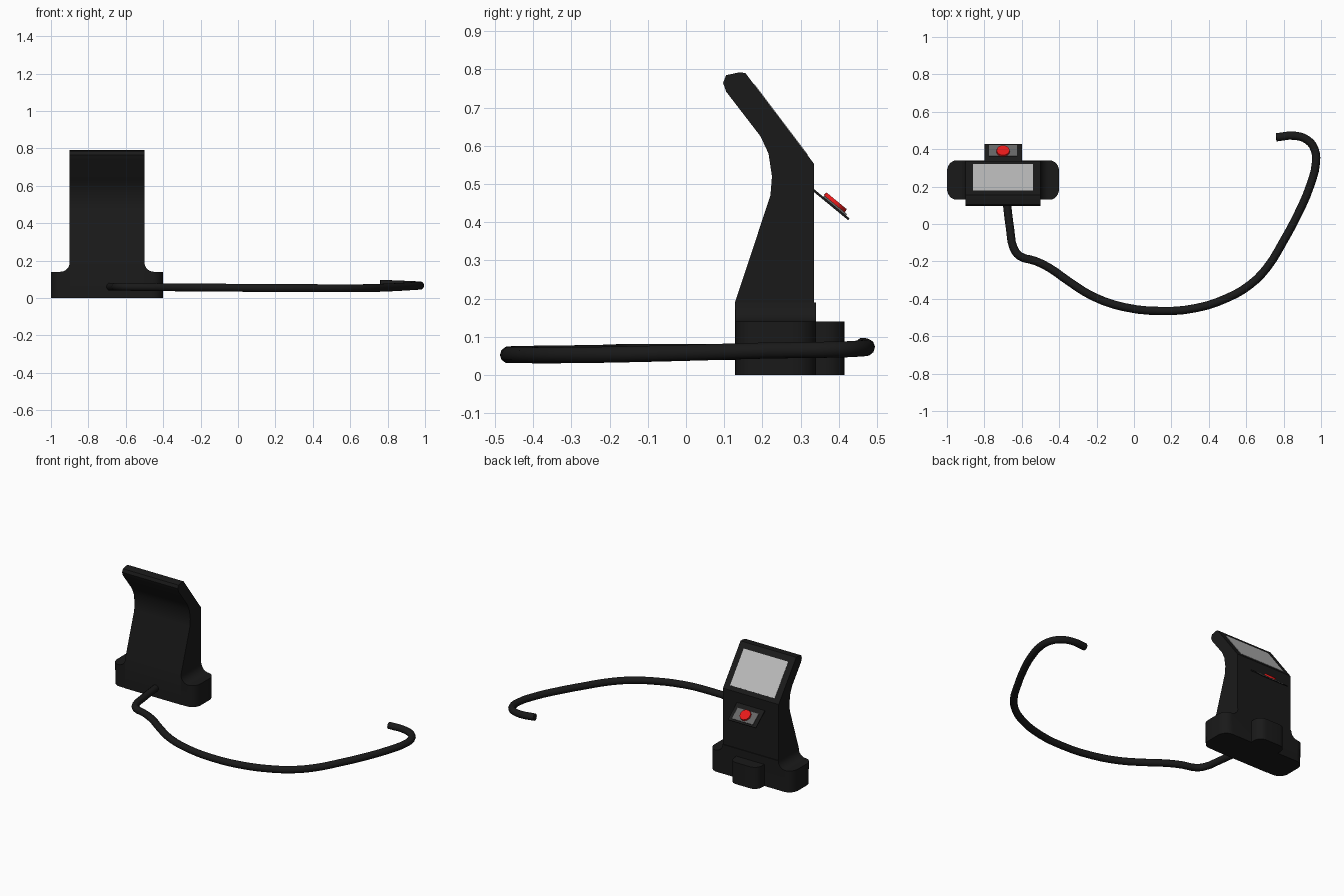
import bpy, bmesh, math
from mathutils import Vector, Matrix

if "Cube" in bpy.data.objects:
    bpy.data.objects.remove(bpy.data.objects["Cube"])

CX = -0.7  # centre line of the terminal


def material(name, c):
    m = bpy.data.materials.new(name)
    m.diffuse_color = (*c, 1)
    m.use_nodes = True
    m.node_tree.nodes["Principled BSDF"].inputs["Base Color"].default_value = m.diffuse_color
    return m


BLACK = material("black", (0.01, 0.01, 0.01))
DARK = material("dark_grey", (0.13, 0.13, 0.13))
LIGHT = material("light_grey", (0.5, 0.5, 0.5))
RED = material("red", (0.8, 0.01, 0.01))


def finish(bm, name, mat, smooth=None):
    bmesh.ops.recalc_face_normals(bm, faces=bm.faces)
    me = bpy.data.meshes.new(name)
    bm.to_mesh(me)
    bm.free()
    ob = bpy.data.objects.new(name, me)
    bpy.context.collection.objects.link(ob)
    me.materials.append(mat)
    if smooth:
        bpy.ops.object.select_all(action='DESELECT')
        ob.select_set(True)
        bpy.context.view_layer.objects.active = ob
        bpy.ops.object.shade_smooth_by_angle(angle=math.radians(smooth))
    return ob


def prism(points, direction):
    bm = bmesh.new()
    face = bm.faces.new([bm.verts.new(p) for p in points])
    out = bmesh.ops.extrude_face_region(bm, geom=[face])
    verts = [v for v in out["geom"] if isinstance(v, bmesh.types.BMVert)]
    bmesh.ops.translate(bm, verts=verts, vec=direction)
    return bm


def round_edges(bm, test, radius):
    edges = [e for e in bm.edges if test(*e.verts)]
    bmesh.ops.bevel(bm, geom=edges, offset=radius, segments=6, profile=0.5, affect='EDGES')


def vertical(a, b):
    return abs(a.co.z - b.co.z) > 0.1 and (a.co - b.co).xy.length < 1e-4


# Upright body: bent side profile
side = [(0.128, 0), (0.128, 0.19), (0.221, 0.47), (0.225, 0.52), (0.216, 0.58), (0.195, 0.625),
        (0.105, 0.742), (0.097, 0.765), (0.105, 0.785), (0.138, 0.792), (0.155, 0.791),
        (0.335, 0.553), (0.335, 0)]
finish(prism([(CX - 0.2, y, z) for y, z in side], (0.4, 0, 0)), "body", BLACK, 30)

# Base: front profile with concave fillets up to the body, rounded outer corners
right = [(0.3, 0), (0.3, 0.14)]
right += [(0.25 - 0.05 * math.sin(t), 0.19 - 0.05 * math.cos(t))
          for t in [i * math.pi / 12 for i in range(7)]]
front = right + [(-x, z) for x, z in reversed(right)]
bm = prism([(CX + x, 0.13, z) for x, z in front], (0, 0.21, 0))
round_edges(bm, lambda a, b: vertical(a, b) and abs(a.co.x - CX) > 0.29, 0.06)
finish(bm, "base", BLACK, 30)

# Rounded bump at the back of the base
bm = prism([(CX + x, y, 0) for x, y in [(-0.1, 0.3), (0.1, 0.3), (0.1, 0.415), (-0.1, 0.415)]],
           (0, 0, 0.14))
round_edges(bm, lambda a, b: vertical(a, b) and a.co.y > 0.4, 0.05)
finish(bm, "back_bump", BLACK, 30)


def slope_frame(top, bottom):
    """Frame whose x is sideways, y runs up the slope, z is the outward normal."""
    a, b = Vector((CX, *top)), Vector((CX, *bottom))
    up = (a - b).normalized()
    x = Vector((-1, 0, 0))
    z = x.cross(up)
    if z.z < 0:
        x, z = -x, -z
    m = Matrix((x, up, z)).transposed().to_4x4()
    m.translation = (a + b) / 2
    return m, (a - b).length


def panel(name, frame, w, h, thick, lift, mat):
    bm = bmesh.new()
    bmesh.ops.create_cube(bm, size=1, matrix=frame @ Matrix.Translation((0, 0, lift))
                          @ Matrix.Diagonal((w, h, thick, 1)))
    return finish(bm, name, mat)


# Screen on the sloping head
frame, length = slope_frame((0.178, 0.76), (0.318, 0.575))
panel("screen", frame, 0.32, length, 0.004, 0, LIGHT)

# Tilted button plate with its inlay and round button
frame, length = slope_frame((0.330, 0.487), (0.426, 0.408))
panel("button_plate", frame, 0.2, length, 0.006, 0, BLACK)
panel("button_inlay", frame @ Matrix.Translation((0, -0.012, 0)), 0.15, 0.076, 0.005, 0.005, DARK)
bm = bmesh.new()
bmesh.ops.create_cone(bm, cap_ends=True, segments=24, radius1=0.036, radius2=0.034, depth=0.01,
                      matrix=frame @ Matrix.Translation((0, -0.007, 0.012)))
finish(bm, "button", RED, 30)

# Cable lying beside the base
path = [(-0.685, 0.16, .06), (-0.662, -0.03, .06), (-0.643, -0.13, .06), (-0.61, -0.172, .06),
        (-0.53, -0.197, .059), (-0.45, -0.236, .058), (-0.35, -0.306, .057),
        (-0.22, -0.387, .056), (-0.05, -0.445, .055), (0.15, -0.465, .053), (0.33, -0.45, .053),
        (0.5, -0.395, .052), (0.62, -0.325, .052), (0.71, -0.235, .053), (0.80, -0.09, .056),
        (0.88, 0.06, .06), (0.94, 0.2, .064), (0.973, 0.33, .066), (0.965, 0.4, .067),
        (0.93, 0.447, .069), (0.86, 0.472, .072), (0.76, 0.463, .076)]
cu = bpy.data.curves.new("cable", 'CURVE')
cu.dimensions = '3D'
cu.bevel_depth = 0.022
cu.bevel_resolution = 3
cu.resolution_u = 3
cu.use_fill_caps = True
sp = cu.splines.new('BEZIER')
sp.bezier_points.add(len(path) - 1)
for bp, p in zip(sp.bezier_points, path):
    bp.co = p
    bp.handle_left_type = bp.handle_right_type = 'AUTO'
sp.use_smooth = True
cu.materials.append(BLACK)
cable = bpy.data.objects.new("cable", cu)
bpy.context.collection.objects.link(cable)
